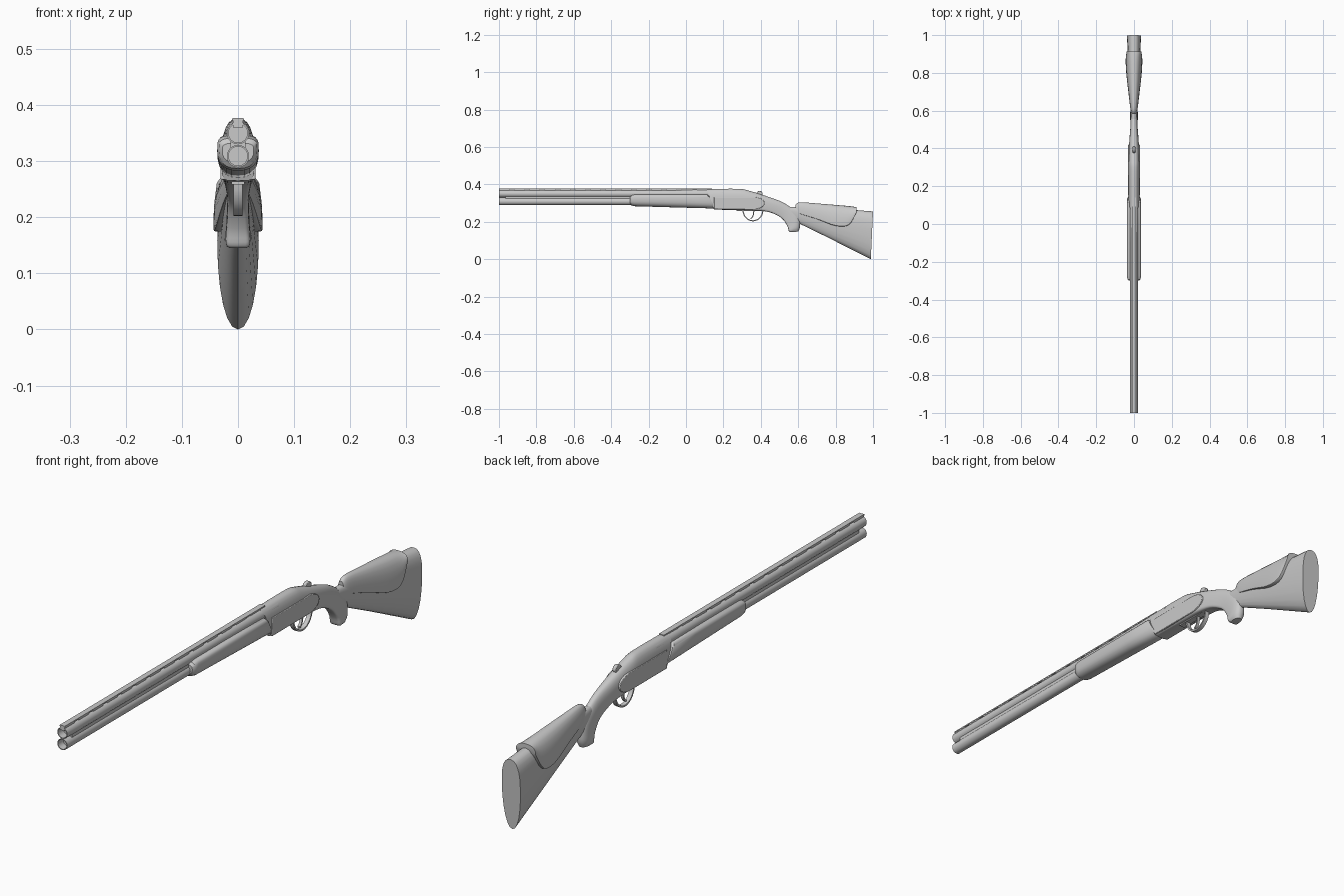
import bpy, bmesh, math
from mathutils import Vector

if "Cube" in bpy.data.objects:
    bpy.data.objects.remove(bpy.data.objects["Cube"])

tone = .59
grey = bpy.data.materials.new("plain grey")
grey.use_nodes = True
grey.diffuse_color = (tone, tone, tone, 1)
grey.node_tree.nodes["Principled BSDF"].inputs["Base Color"].default_value = grey.diffuse_color


def skin(name, rings, bevel=0):
    """Bridge equal rings of points, cap both ends and shade."""
    bm = bmesh.new()
    loops = [[bm.verts.new(point) for point in ring] for ring in rings]
    for near, far in zip(loops, loops[1:]):
        for i in range(len(near)):
            bm.faces.new((near[i - 1], near[i], far[i], far[i - 1]))
    bm.faces.new(loops[0])
    bm.faces.new(loops[-1])
    bmesh.ops.recalc_face_normals(bm, faces=bm.faces)
    mesh = bpy.data.meshes.new(name)
    bm.to_mesh(mesh)
    bm.free()
    mesh.materials.append(grey)
    part = bpy.data.objects.new(name, mesh)
    bpy.context.collection.objects.link(part)
    if bevel:
        softener = part.modifiers.new("soft edges", "BEVEL")
        softener.width, softener.segments = bevel, 2
    bpy.ops.object.select_all(action="DESELECT")
    part.select_set(True)
    bpy.context.view_layer.objects.active = part
    bpy.ops.object.shade_smooth_by_angle(angle=math.radians(35))


def oval(lower, upper, belly, sides=24):
    """Unit cross-section: a rounding power for each half, widest at height belly."""
    section = []
    for i in range(sides):
        turn = math.tau * i / sides
        c, s = math.cos(turn), math.sin(turn)
        power, reach = (upper, 1 - belly) if s > 0 else (lower, belly)
        section.append((math.copysign(abs(c) ** power, c),
                        belly + math.copysign(abs(s) ** power, s) * reach))
    return section


def loft(name, section, stations):
    """Sweep a section through stations (low y, low z, high y, high z, half width)."""
    rings = []
    for low_y, low_z, high_y, high_z, half in stations:
        low, high = Vector((0, low_y, low_z)), Vector((0, high_y, high_z))
        rings.append([low.lerp(high, v) + Vector((u * half, 0, 0)) for u, v in section])
    skin(name, rings)


def flow(keys, steps=4):
    """Smooth curve of stations passing through the keys."""
    padded = [keys[0]] + keys + [keys[-1]]
    result = []
    for a, b, c, d in zip(padded, padded[1:], padded[2:], padded[3:]):
        for i in range(steps):
            t = i / steps
            result.append([q + t / 2 * (r - p + t * (2 * p - 5 * q + 4 * r - s
                                                     + t * (3 * (q - r) + s - p)))
                           for p, q, r, s in zip(a, b, c, d)])
    return result + [keys[-1]]


def arc(y, z, radius_y, radius_z, start, end, steps=14):
    """Side-view elliptic arc, angles in half turns."""
    turns = [math.pi * (start + (end - start) * i / steps) for i in range(steps + 1)]
    return [(y + radius_y * math.cos(t), z + radius_z * math.sin(t)) for t in turns]


def prism(name, outline, half, bevel=0):
    """Extrude a side outline across the model."""
    skin(name, [[(x, y, z) for y, z in outline] for x in (-half, half)], bevel)


def box(name, back, front, bottom, top, half):
    prism(name, [(back, bottom), (front, bottom), (front, top), (back, top)], half)


# Barrels, one above the other, with recessed muzzles; the upper swells to the rear
round_section = oval(1, 1, .5)
outer, inner, recess = .02, .017, -.97
for name, height, breech in (("upper_barrel", .35, .024), ("lower_barrel", .309, outer)):
    profile = [(.2, breech), (-.1, outer), (-1, outer), (-1, inner), (recess, inner)]
    loft(name, round_section, [(y, height - r, y, height + r, r) for y, r in profile])
box("barrel_joining_rib", .1, recess + .005, .322, .337, .0135)

# Raised sighting rib on evenly spaced posts
rib_start, rib_end, post_count = -1, .14, 14
box("top_rib", rib_end, rib_start, .3725, .377, .01)
pitch = (rib_end - rib_start) / post_count
for i in range(post_count):
    post = rib_start + i * pitch
    box("rib_post", post + pitch * .7, post, .36, .374, .009)

# Fore-end wrapped under the barrels, with a slanted rear edge
loft("fore_end", oval(.8, .5, .6), [
    (-.3, .297, -.3, .332, .028),
    (-.293, .287, -.293, .341, .034),
    (-.275, .283, -.275, .346, .037),
    (0, .275, 0, .347, .037),
    (.148, .271, .112, .347, .037),
    (.155, .275, .118, .343, .034)])

# Receiver flowing into the wrist and pistol grip
loft("receiver_and_grip", oval(.35, .85, .4), flow([
    (.15, .265, .11, .375, .029),
    (.3, .262, .28, .376, .03),
    (.38, .26, .34, .365, .029),
    (.45, .25, .45, .33, .024),
    (.51, .22, .53, .297, .019),
    (.54, .18, .6, .24, .02),
    (.55, .15, .61, .18, .022),
    (.56, .145, .6, .147, .015)]))

# Raised side plates with a rounded rear
plate_front = [(.15, .333), (.15, .267)]
prism("action_side_plates", arc(.36, .3, .06, .033, -.5, .5) + plate_front, .031, .002)

# Opening lever on the tang
prism("top_lever", arc(.393, .35, .017, .015, 0, 1.8), .007, .002)

# Trigger guard and trigger, each a strip between two arcs
box("guard_plate", .42, .27, .258, .266, .012)
for name, y, z, wide, deep, start, end, half in (
        ("trigger_guard", .358, .262, .056, .06, -1, 0, .008),
        ("trigger", .345, .255, .02, .04, -.5, .2, .005)):
    strip = .006
    outside = arc(y, z, wide, deep, start, end)
    inside = arc(y, z, wide - strip, deep - strip, end, start)
    prism(name, outside + inside, half)

# Shoulder stock with a keeled underside
loft("shoulder_stock", oval(.95, .8, .62), [
    (.555, .215, .555, .279, .015),
    (.75, .12, .75, .275, .028),
    (.988, 0, 1, .255, .037)])

# Raised cheek piece with a curved lower border
cheek_keys = [(.585, .255, .292, .012), (.61, .242, .304, .019), (.7, .214, .298, .03),
              (.8, .178, .29, .041), (.87, .183, .284, .044), (.912, .25, .278, .039)]
loft("cheek_piece", oval(.3, .85, .06),
     flow([(y, low, y, high, half) for y, low, high, half in cheek_keys]))
